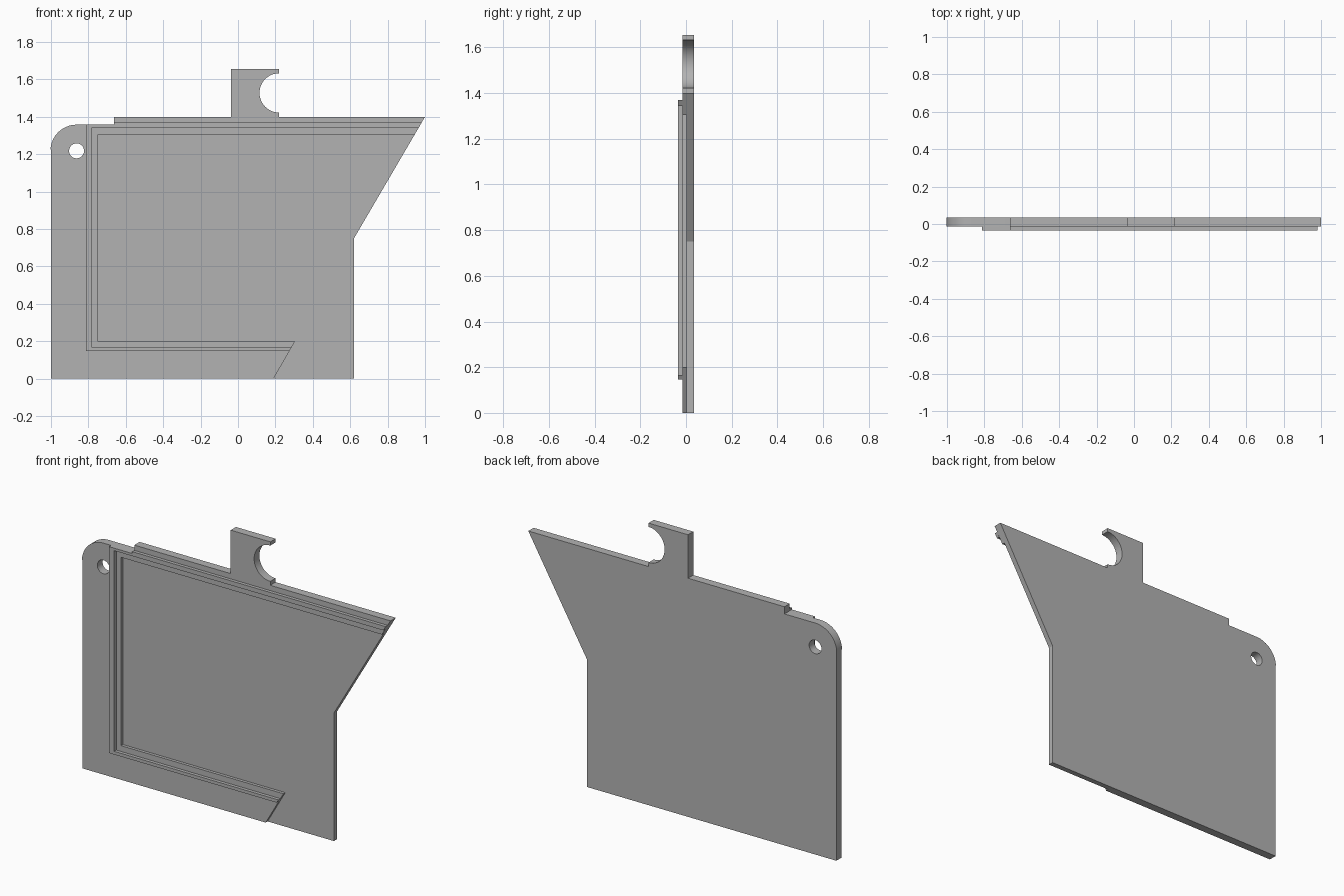
import bpy, bmesh, math

cube = bpy.data.objects.get("Cube")
if cube:
    bpy.data.objects.remove(cube, do_unlink=True)

# Depth levels, front to back
RIDGE, FRAME, PANEL, BACK = -0.034, -0.0147, 0.003, 0.034

grey = bpy.data.materials.new("plain grey")
grey.use_nodes = True
colour = (0.45, 0.45, 0.45, 1)
grey.diffuse_color = colour
grey.node_tree.nodes["Principled BSDF"].inputs["Base Color"].default_value = colour


def arc(cx, cz, r, start, end, steps):
    """Points along an arc in the xz plane, angles in degrees."""
    angles = [math.radians(start + (end - start) * i / steps) for i in range(steps + 1)]
    return [(cx + r * math.cos(a), cz + r * math.sin(a)) for a in angles]


def prism(name, outline, front, back):
    """Extrude an xz outline from front to back."""
    bm = bmesh.new()
    face = bm.faces.new([bm.verts.new((x, front, z)) for x, z in outline])
    moved = bmesh.ops.extrude_face_region(bm, geom=[face])["geom"]
    verts = [v for v in moved if isinstance(v, bmesh.types.BMVert)]
    bmesh.ops.translate(bm, verts=verts, vec=(0, back - front, 0))
    bmesh.ops.recalc_face_normals(bm, faces=bm.faces)
    mesh = bpy.data.meshes.new(name)
    bm.to_mesh(mesh)
    bm.free()
    mesh.materials.append(grey)
    obj = bpy.data.objects.new(name, mesh)
    bpy.context.collection.objects.link(obj)
    return obj


def cut(target, cutter):
    """Subtract the cutter for good, then discard it."""
    cutter.hide_render = True
    mod = target.modifiers.new("cut", "BOOLEAN")
    mod.operation, mod.solver, mod.object = "DIFFERENCE", "EXACT", cutter
    bpy.context.view_layer.objects.active = target
    bpy.ops.object.modifier_apply(modifier=mod.name)
    bpy.data.objects.remove(cutter, do_unlink=True)


def smooth(obj):
    bpy.ops.object.select_all(action="DESELECT")
    obj.select_set(True)
    bpy.context.view_layer.objects.active = obj
    bpy.ops.object.shade_smooth_by_angle(angle=math.radians(30))


# Plate with rounded corner, stepped top edge, hook and slanted spout
HOLE = (-0.863, 1.218)
outline = [(-1, 0), (0.62, 0), (0.62, 0.75), (1, 1.4), (0.22, 1.4)]
outline += arc(0.22, 1.528, 0.105, 270, 90, 32)
outline += [(0.22, 1.655), (-0.037, 1.655), (-0.037, 1.4), (-0.663, 1.4), (-0.663, 1.358)]
outline += arc(*HOLE, 0.14, 90, 180, 16)[:-1] + [(-1, HOLE[1])]
plate = prism("plate", outline, FRAME, BACK)

# Round hanging hole
cut(plate, prism("hole_cutter", arc(*HOLE, 0.04, 0, 360, 32)[:-1], -0.1, 0.1))

# Recessed panel, open to the right and along the slanted lower end
recess = [(-0.749, 0.2), (0.305, 0.2), (0.1325, -0.1), (1.1, -0.1), (1.1, 1.305), (-0.749, 1.305)]
cut(plate, prism("recess_cutter", recess, -0.1, PANEL))
smooth(plate)

# Raised C-shaped ridge on the frame
ridge = [(-0.813, 0.147), (0.2745, 0.147), (0.2855, 0.166), (-0.78, 0.166),
         (-0.78, 1.343), (0.967, 1.343), (0.982, 1.369), (-0.663, 1.369),
         (-0.663, 1.358), (-0.813, 1.358)]
prism("raised_ridge", ridge, RIDGE, FRAME)
